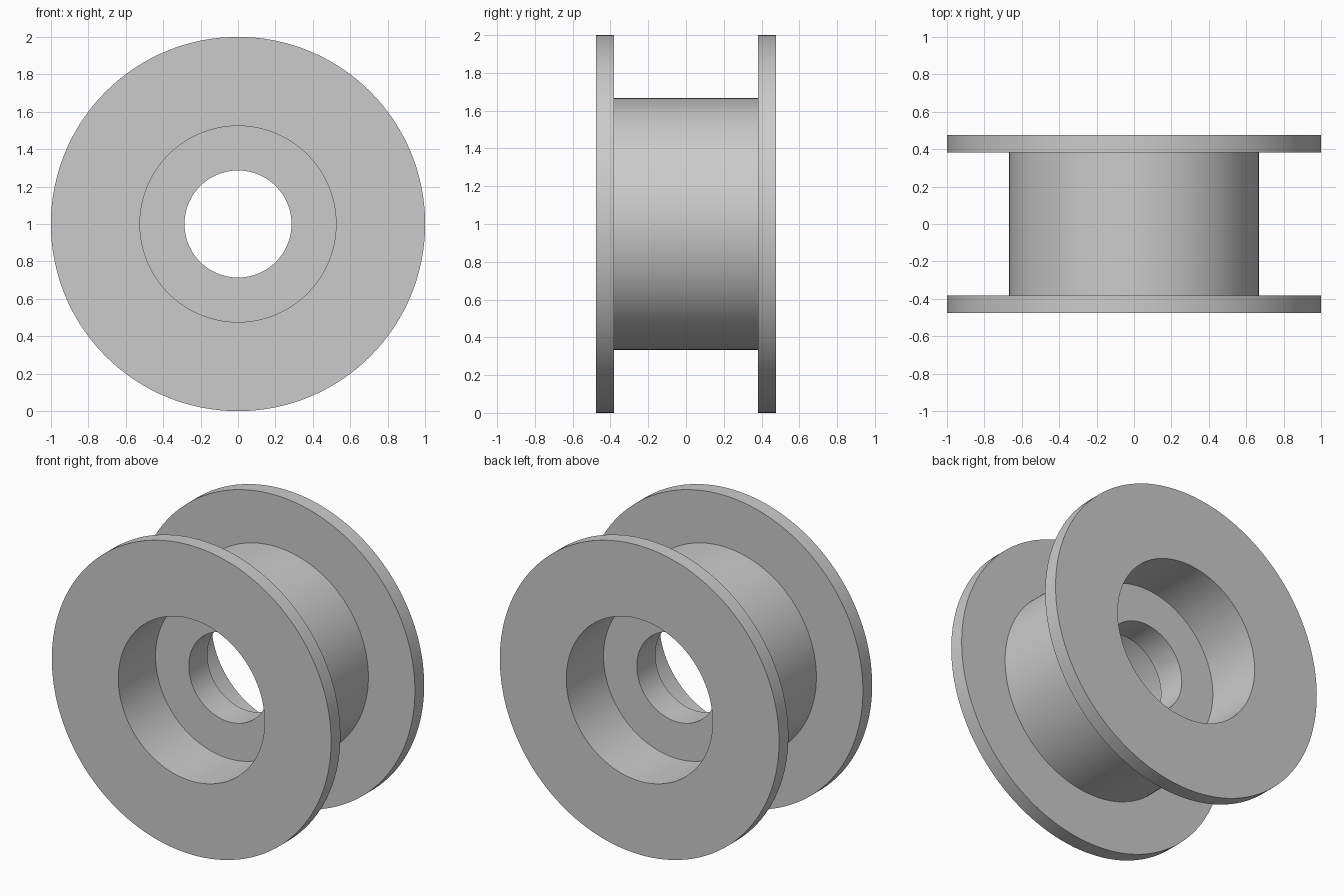
import bpy, bmesh, math
from mathutils import Vector

cube = bpy.data.objects.get("Cube")
if cube:
    bpy.data.objects.remove(cube, do_unlink=True)

# Main dimensions
RIM, DRUM, RECESS, BORE = 1.0, 0.667, 0.524, 0.286
HALF_WIDTH, FLANGE_INNER, HALF_WEB = 0.476, 0.381, 0.095
SEGMENTS = 128
AXIS = Vector((0, 0, 1))  # point on the turning axis

grey = bpy.data.materials.new("light_grey")
grey.use_nodes = True
colour = (0.6, 0.6, 0.6, 1)
grey.diffuse_color = colour
grey.node_tree.nodes["Principled BSDF"].inputs["Base Color"].default_value = colour

# Half profile (radius, y) from bore to drum, mirrored for the other side
half = [(BORE, HALF_WEB), (RECESS, HALF_WEB), (RECESS, HALF_WIDTH),
        (RIM, HALF_WIDTH), (RIM, FLANGE_INNER), (DRUM, FLANGE_INNER)]
profile = half + [(r, -y) for r, y in reversed(half)]

# Flanged roller: closed profile turned around the y axis
bm = bmesh.new()
verts = [bm.verts.new((r, y, AXIS.z)) for r, y in profile]
edges = [bm.edges.new((a, b)) for a, b in zip(verts, verts[1:] + verts[:1])]
bmesh.ops.spin(bm, geom=verts + edges, cent=AXIS, axis=(0, 1, 0),
               angle=math.tau, steps=SEGMENTS, use_merge=False)
bmesh.ops.remove_doubles(bm, verts=bm.verts[:], dist=0.0005)
bmesh.ops.recalc_face_normals(bm, faces=bm.faces[:])
mesh = bpy.data.meshes.new("flanged_roller")
bm.to_mesh(mesh)
bm.free()
mesh.materials.append(grey)

roller = bpy.data.objects.new("flanged_roller", mesh)
bpy.context.collection.objects.link(roller)
bpy.ops.object.select_all(action='DESELECT')
roller.select_set(True)
bpy.context.view_layer.objects.active = roller
bpy.ops.object.shade_smooth_by_angle(angle=math.radians(30))
